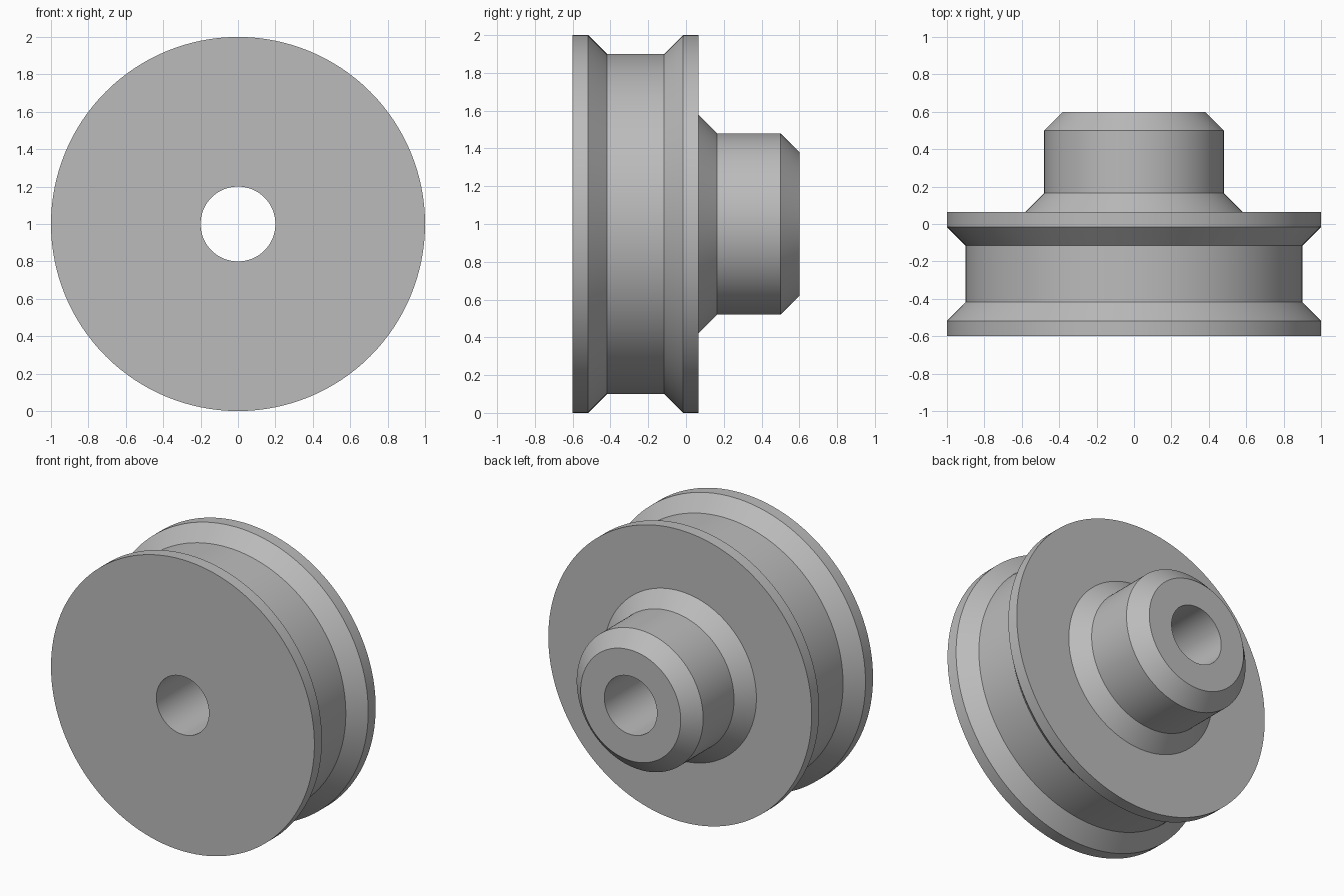
import bpy
import bmesh
import math
from mathutils import Matrix, Vector

cube = bpy.data.objects.get("Cube")
if cube:
    bpy.data.objects.remove(cube, do_unlink=True)

SEGMENTS = 128

# Plain grey metal
grey = bpy.data.materials.new("grey_metal")
grey.use_nodes = True
colour = (0.5, 0.5, 0.5, 1.0)
grey.diffuse_color = colour
grey.node_tree.nodes["Principled BSDF"].inputs["Base Color"].default_value = colour

# Closed cross-section as (radius, y): grooved wheel, filleted hub, through bore
profile = [
    (0.20, -0.60), (1.00, -0.60), (1.00, -0.518), (0.90, -0.418),
    (0.90, -0.116), (1.00, -0.016), (1.00, 0.065), (0.58, 0.065),
    (0.48, 0.165), (0.48, 0.50), (0.38, 0.60), (0.20, 0.60),
]

# Revolve the section around the y axis
bm = bmesh.new()
rings = []
for i in range(SEGMENTS):
    turn = Matrix.Rotation(math.tau * i / SEGMENTS, 3, 'Y')
    rings.append([bm.verts.new(turn @ Vector((r, y, 0))) for r, y in profile])
for i, ring in enumerate(rings):
    following = rings[(i + 1) % SEGMENTS]
    for j in range(len(profile)):
        k = (j + 1) % len(profile)
        bm.faces.new((ring[j], ring[k], following[k], following[j]))
bmesh.ops.recalc_face_normals(bm, faces=bm.faces)
bmesh.ops.translate(bm, verts=bm.verts, vec=(0, 0, 1))

mesh = bpy.data.meshes.new("grooved_pulley")
bm.to_mesh(mesh)
bm.free()
mesh.materials.append(grey)
pulley = bpy.data.objects.new("grooved_pulley", mesh)
bpy.context.collection.objects.link(pulley)

# Smooth round surfaces, crisp profile corners
bpy.ops.object.select_all(action='DESELECT')
pulley.select_set(True)
bpy.context.view_layer.objects.active = pulley
bpy.ops.object.shade_smooth_by_angle(angle=math.radians(30))
